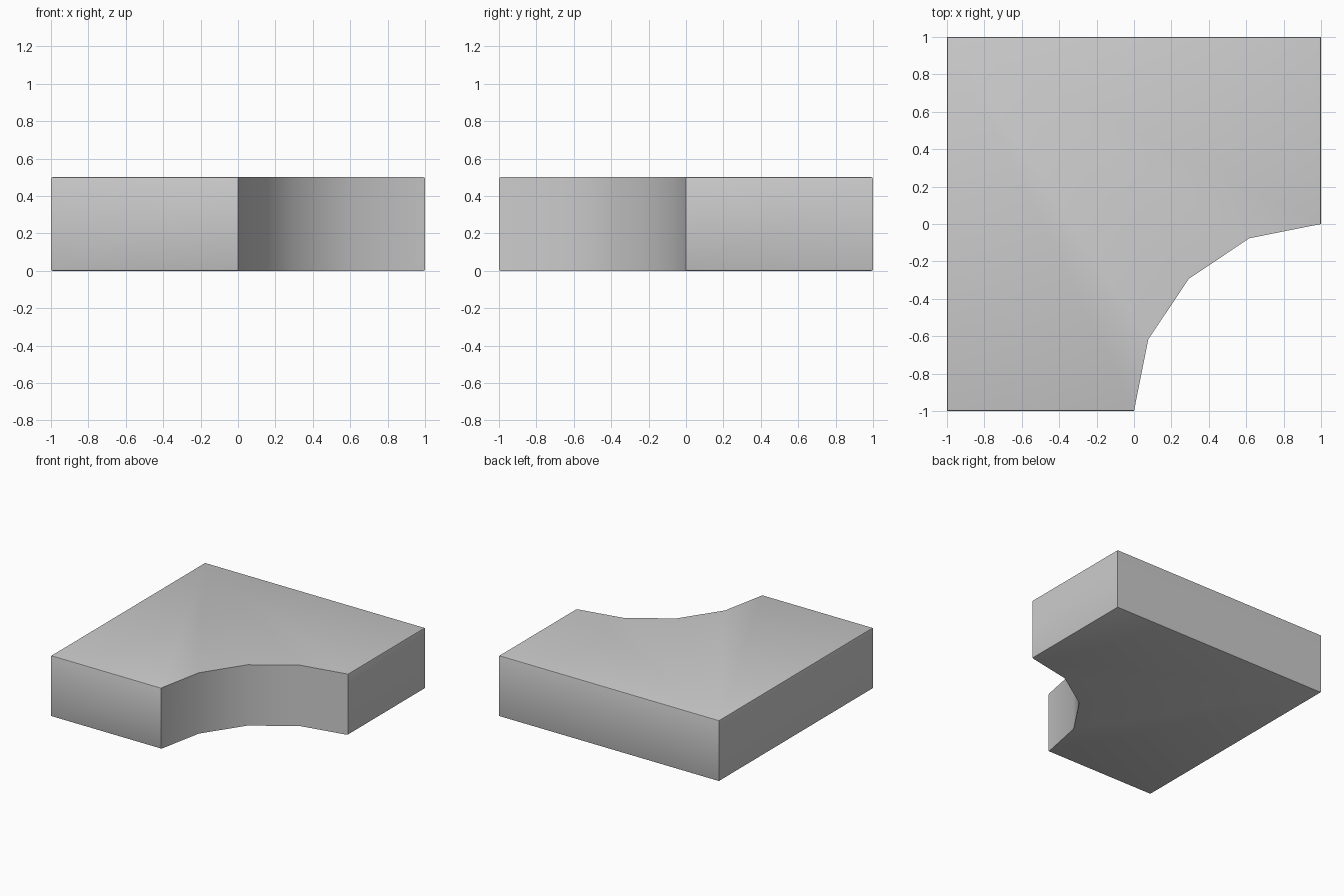
import bpy, bmesh
from math import cos, sin, radians

if "Cube" in bpy.data.objects:
    bpy.data.objects.remove(bpy.data.objects["Cube"])

HEIGHT = 0.5
EDGE = 0.008

# Square outline with a quarter-circle bite in the front right corner
arc = [(1 + cos(radians(a)), -1 + sin(radians(a))) for a in (180, 157.5, 135, 112.5, 90)]
outline = [(-1, -1)] + arc + [(1, 1), (-1, 1)]

bm = bmesh.new()
base = bm.faces.new([bm.verts.new((x, y, 0)) for x, y in outline])
top = bmesh.ops.extrude_face_region(bm, geom=[base], use_keep_orig=True)
bmesh.ops.translate(bm, vec=(0, 0, HEIGHT),
                    verts=[v for v in top["geom"] if isinstance(v, bmesh.types.BMVert)])
bmesh.ops.recalc_face_normals(bm, faces=bm.faces)

# Tiny softened rim along the straight sides, top and bottom
def is_straight_rim(edge):
    a, b = (v.co for v in edge.verts)
    flat = abs(a.z - b.z) < 1e-4
    return flat and (abs(a.x - b.x) < 1e-4 or abs(a.y - b.y) < 1e-4)

bmesh.ops.bevel(bm, geom=[e for e in bm.edges if is_straight_rim(e)], offset=EDGE,
                offset_type='OFFSET', segments=2, profile=0.5, affect='EDGES',
                clamp_overlap=True)
bmesh.ops.recalc_face_normals(bm, faces=bm.faces)

mesh = bpy.data.meshes.new("curved_corner_slab")
bm.to_mesh(mesh)
bm.free()
slab = bpy.data.objects.new("curved_corner_slab", mesh)
bpy.context.collection.objects.link(slab)

# Smooth the curved wall, keep the corners crisp
bpy.context.view_layer.objects.active = slab
slab.select_set(True)
bpy.ops.object.shade_smooth_by_angle(angle=radians(30))
